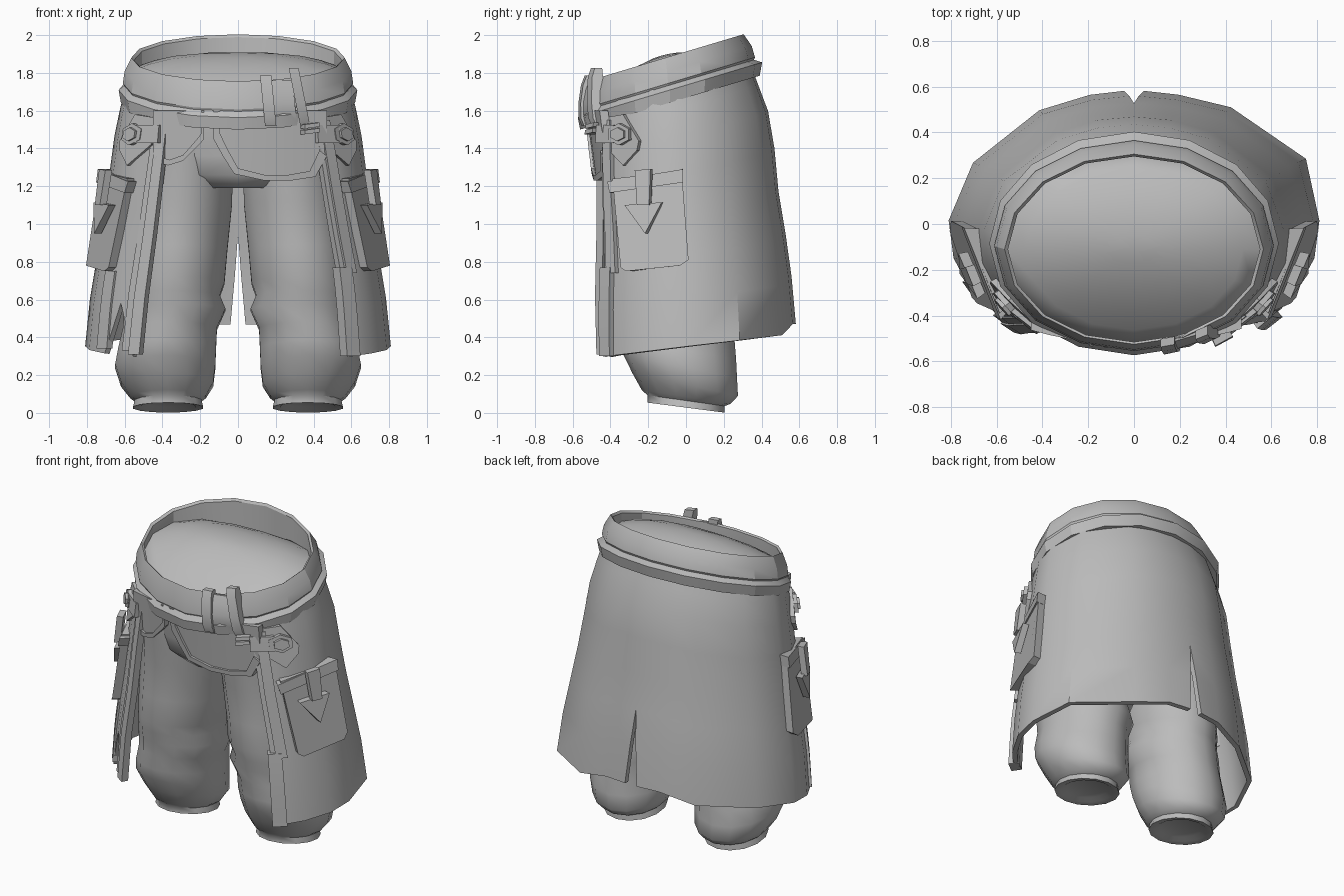
import bpy, bmesh
from math import sin, cos, asin, acos, radians, sqrt, pi
from mathutils import Vector

if "Cube" in bpy.data.objects:
    bpy.data.objects.remove(bpy.data.objects["Cube"])

grey = bpy.data.materials.new("grey_cloth")
grey.diffuse_color = (0.5, 0.5, 0.5, 1)
grey.use_nodes = True
grey.node_tree.nodes["Principled BSDF"].inputs["Base Color"].default_value = grey.diffuse_color

# Coat sections: z -> (half width, back y, front y)
COAT = [(0.3, 0.815, 0.59, -0.60), (0.6, 0.785, 0.575, -0.60), (0.9, 0.735, 0.535, -0.58),
        (1.2, 0.69, 0.485, -0.57), (1.5, 0.65, 0.46, -0.55), (1.65, 0.615, 0.42, -0.54),
        (1.75, 0.59, 0.375, -0.53), (1.9, 0.56, 0.32, -0.52)]


def section(z):
    """Centre y, half width and half depth of the coat at a height."""
    z = min(max(z, COAT[0][0]), COAT[-1][0])
    for p, q in zip(COAT, COAT[1:]):
        if z <= q[0]:
            t = (z - p[0]) / (q[0] - p[0])
            w, b, f = (p[i] + (q[i] - p[i]) * t for i in (1, 2, 3))
            return (b + f) / 2, w, (b - f) / 2


def on_coat(a, z, off=0.0):
    """Point on the coat; angle 0 is the front, positive toward +x."""
    cy, rx, ry = section(z)
    n = Vector((sin(a) * ry, -cos(a) * rx, 0)).normalized()
    return Vector((rx * sin(a), cy - ry * cos(a), z)) + n * off


def by_angle(u, z, o):
    return on_coat(radians(u), z, o)


def by_x(x, z, o):
    return on_coat(asin(x / section(z)[1]), z, o)


def by_y(y, z, o):
    cy, _, ry = section(z)
    return on_coat(acos((cy - y) / ry), z, o)


def on_front(x, z, o):
    """Gently curved surface of the hip front."""
    return Vector((x, -0.475 - 0.13 * (z - 1.23) + 0.32 * x * x - o, z))


def make(name, verts, faces, solid=0.0, angle=35):
    bm = bmesh.new()
    vs = [bm.verts.new(v) for v in verts]
    for f in faces:
        bm.faces.new([vs[i] for i in f])
    bmesh.ops.remove_doubles(bm, verts=bm.verts, dist=1e-4)
    bmesh.ops.recalc_face_normals(bm, faces=bm.faces)
    me = bpy.data.meshes.new(name)
    bm.to_mesh(me)
    bm.free()
    me.materials.append(grey)
    ob = bpy.data.objects.new(name, me)
    bpy.context.collection.objects.link(ob)
    bpy.ops.object.select_all(action='DESELECT')
    ob.select_set(True)
    bpy.context.view_layer.objects.active = ob
    if solid:
        m = ob.modifiers.new("thickness", 'SOLIDIFY')
        m.thickness, m.offset = solid, 0
        bpy.ops.object.modifier_apply(modifier=m.name)
    bpy.ops.object.shade_smooth_by_angle(angle=radians(angle))
    return ob


def loft(name, rings, closed=False, angle=35):
    n, m = len(rings[0]), len(rings)
    faces = [(i * n + j, i * n + (j + 1) % n, (i + 1) % m * n + (j + 1) % n, (i + 1) % m * n + j)
             for i in range(m if closed else m - 1) for j in range(n)]
    if not closed:
        faces += [range(n), range((m - 1) * n, m * n)]
    return make(name, [v for r in rings for v in r], faces, angle=angle)


def flip(p, side):
    return Vector((p.x * side, p.y, p.z))


def plate(name, outline, place, o0, o1, side=1):
    """Thick polygon laid on the body."""
    return loft(name, [[flip(place(u, z, o), side) for u, z in outline] for o in (o0, o1)], angle=25)


def strip(name, left, right, place, o0, o1, side=1):
    """Thick band between two matching lines of points on the body."""
    return loft(name, [[flip(p, side) for p in (place(*l, o0), place(*r, o0), place(*r, o1), place(*l, o1))]
                       for l, r in zip(left, right)], angle=25)


def oval(rx, ry, cy, height, n=16, cx=0):
    pts = []
    for j in range(n):
        a = 2 * pi * j / n
        x, y = cx + rx * sin(a), cy - ry * cos(a)
        pts.append(Vector((x, y, height(x, y))))
    return pts


def rim(drop):
    return lambda x, y: 1.913 + 0.3 * y + drop


# Tilted waistband with two folded layers
band = [(0.55, 0.405, -0.11, -0.2), (0.55, 0.405, -0.11, -0.012), (0.565, 0.415, -0.11, 0.0),
        (0.60, 0.448, -0.10, -0.075), (0.61, 0.46, -0.095, -0.14), (0.603, 0.455, -0.095, -0.152),
        (0.632, 0.488, -0.085, -0.178), (0.62, 0.475, -0.085, -0.245), (0.56, 0.42, -0.10, -0.235)]
loft("waistband", [oval(rx, ry, cy, rim(d)) for rx, ry, cy, d in band], closed=True, angle=25)


# Hips, closed by a rounded dome inside the waistband
def dome(x, y):
    return 1.91 - 1.1 * y * y - 0.12 * x * x - 0.5 * x ** 4


hips = [oval(w, d, c, lambda x, y, z=z: z) for z, w, d, c in
        ((1.19, 0.25, 0.33, -0.08), (1.26, 0.48, 0.385, -0.08), (1.36, 0.56, 0.405, -0.08), (1.5, 0.575, 0.415, -0.09))]
hips += [oval(0.56 * k, 0.415 * k, -0.11, dome) for k in (1.0, 0.85, 0.65, 0.4, 0.15, 0.04)]
loft("hips", hips, angle=60)

# Baggy trouser legs: z, centre x, centre y, half width, half depth, forward lift
LEG = [(1.48, 0.285, -0.09, 0.25, 0.39, 0), (1.32, 0.285, -0.08, 0.265, 0.38, 0), (1.1, 0.295, -0.07, 0.27, 0.355, 0.05),
       (0.85, 0.32, -0.07, 0.27, 0.34, 0.1), (0.68, 0.33, -0.07, 0.265, 0.34, 0.1),
       (0.61, 0.345, -0.07, 0.255, 0.32, 0.1), (0.54, 0.335, -0.06, 0.275, 0.32, 0.1),
       (0.44, 0.36, -0.05, 0.255, 0.305, 0.12), (0.33, 0.375, -0.045, 0.265, 0.31, 0.16),
       (0.24, 0.385, -0.03, 0.272, 0.30, 0.2), (0.15, 0.375, -0.005, 0.25, 0.28, 0.22),
       (0.085, 0.37, 0.0, 0.205, 0.235, 0.16), (0.065, 0.37, 0.0, 0.18, 0.205, 0.14),
       (0.028, 0.37, 0.0, 0.19, 0.205, 0.13), (0.033, 0.37, 0.0, 0.15, 0.17, 0.13), (0.05, 0.37, 0.0, 0.12, 0.14, 0.13)]
for s, label in ((1, "right"), (-1, "left")):
    loft(label + "_leg", [oval(rx, ry, cy, lambda x, y, z=z, k=k: z - k * y, 14, s * cx)
                          for z, cx, cy, rx, ry, k in LEG], angle=50)

# Long coat skirt, open in front and slit at the back
angles = [43, 52, 60, 76, 92, 118, 149, 166, 180]
steps = [0, 0.18, 0.34, 0.5, 0.66, 0.8, 0.9, 1]
verts, faces, n = [], [], len(steps)
for s in (1, -1):
    base = len(verts)
    for i, a in enumerate(angles):
        ra = radians(a)
        hem = 0.35 + 0.12 * on_coat(ra, 0.4).y + (0.05 if a > 160 else 0)
        if s < 0 and a == 52:
            hem = 0.58                      # torn notch
        p = on_coat(ra, 1.75)
        top = rim(-0.15)(p.x, p.y)
        for t in steps:
            edge = 0
            if a == 43:                     # front edges lean toward the belt
                edge = radians((4 if s > 0 else 0) - 6 * t)
            p = on_coat(ra + edge, hem + (top - hem) * t, -0.015)
            if a > 92:                      # uneven flare of the back corners
                flare = (0.4 if s > 0 else -0.1) * sin(ra) ** 4 * cos(ra) ** 2 * max(0, 1.75 - p.z) / 1.35
                p.x, p.y = p.x * (1 + flare), p.y * (1 + flare)
            if a == 180:
                p.x = max(0, 0.93 - p.z) * 0.09
            verts.append(flip(p, s))
    faces += [(base + i * n + j, base + i * n + j + 1, base + i * n + n + j + 1, base + i * n + n + j)
              for i in range(len(angles) - 1) for j in range(n - 1)]
make("coat_skirt", verts, faces, solid=0.03, angle=40)

# Front flaps: points (x, z) of the lower edge, with a raised trim along it
flaps = {"wide_front_flap": [(-0.13, 1.45), (-0.08, 1.36), (-0.02, 1.265), (0.14, 1.23), (0.28, 1.23),
                             (0.41, 1.25), (0.47, 1.36)],
         "narrow_front_flap": [(-0.18, 1.45), (-0.205, 1.42), (-0.29, 1.335), (-0.37, 1.31), (-0.45, 1.33)]}
for name, low in flaps.items():
    strip(name, low, [(x, 1.60) for x, z in low], on_front, -0.04, 0.005)
    mid = sum(x for x, z in low) / len(low)
    inner = [(x + (mid - x) * 0.12, z + 0.03) for x, z in low]
    strip(name + "_trim", [(low[0][0], 1.60)] + low, [(inner[0][0], 1.60)] + inner, on_front, -0.03, 0.02)


# Coat edge straps
def strap(name, s, a0, a1, z0, z1, o0, o1, lean=0):
    rows = [(lean * i / 4, z0 + (z1 - z0) * i / 4) for i in range(5)]
    strip(name, [(a0 - d, z) for d, z in rows], [(a1 - d, z) for d, z in rows], by_angle, o0, o1, s)


strap("right_long_strap", 1, 47.5, 53.5, 0.74, 1.55, -0.02, 0.025, 6)
strap("right_strap_edge", 1, 45, 47.5, 0.74, 1.55, -0.03, 0.01, 6)
strap("right_strap_end", 1, 43.5, 50.5, 0.30, 0.77, -0.035, 0.03)
strap("left_long_strap", -1, 39.5, 45, 0.31, 1.55, -0.03, 0.012, 4)
strap("left_strap_edge", -1, 45, 49, 0.33, 1.55, -0.03, 0.004, 5)
strap("left_hem_strip", -1, 58, 66, 0.34, 0.75, -0.03, 0.01)

for s, label in ((1, "right"), (-1, "left")):
    # Pocket box, flap and arrow-shaped fastener
    plate(label + "_pocket", [(-0.355, 1.24), (-0.025, 1.28), (0.01, 0.81), (-0.03, 0.78), (-0.29, 0.75),
                              (-0.315, 0.77)], by_y, -0.03, 0.05, s)
    plate(label + "_pocket_flap", [(-0.37, 1.225), (-0.02, 1.29), (-0.02, 1.22), (-0.36, 1.165)],
          by_y, 0.0, 0.065, s)
    plate(label + "_arrow_stem", [(-0.235, 1.285), (-0.165, 1.29), (-0.17, 1.10), (-0.225, 1.10)],
          by_y, 0.04, 0.08, s)
    plate(label + "_arrow_head", [(-0.285, 1.10), (-0.115, 1.115), (-0.19, 0.95)], by_y, 0.03, 0.072, s)
    # Tab, hexagonal bolt and clasp
    plate(label + "_tab", [(-0.43, 1.56), (-0.32, 1.58), (-0.24, 1.44), (-0.25, 1.39), (-0.32, 1.31),
                           (-0.42, 1.42)], by_y, -0.01, 0.022, s)
    for part, r, o in (("bolt", 0.058, 0.042), ("bolt_cap", 0.036, 0.055)):
        plate(label + "_" + part, [(-0.33 + r * sin(pi * k / 3), 1.475 + r * cos(pi * k / 3))
                                   for k in range(6)], by_y, 0.0, o, s)
    strap(label + "_clasp", s, 38, 52, 1.43, 1.525, 0.0, 0.04)


# Belt loops and buckle across the front of the waistband
def loop(name, x, w, z0, z1, lift, lean=0.0):
    rings = []
    for z, o in ((z0, 0.005), (z0 + 0.04, 0.02), (1.64, 0.02), (z1 - 0.05, 0.005), (z1, -0.015)):
        px = x + lean * (1.65 - z)
        ring = []
        for dx, d in ((-w, -0.05), (w, -0.05), (w, o + lift), (-w, o + lift)):
            q = px + dx
            ring.append(Vector((q, -0.085 - 0.475 * sqrt(1 - (q / 0.63) ** 2) - d, z)))
        rings.append(ring)
    loft(name, rings, angle=25)


loop("belt_loop", 0.16, 0.03, 1.52, 1.785, 0.0, 0.1)
loop("belt_strap", 0.33, 0.026, 1.52, 1.825, 0.004, 0.2)
loop("belt_patch", 0.24, 0.06, 1.54, 1.76, -0.013, 0.1)
for i, z in enumerate((1.475, 1.505)):
    plate("buckle_bar_%d" % i, [(0.33, z), (0.40, z + 0.01), (0.40, z + 0.032), (0.33, z + 0.022)],
          by_x, 0.0, 0.06)
